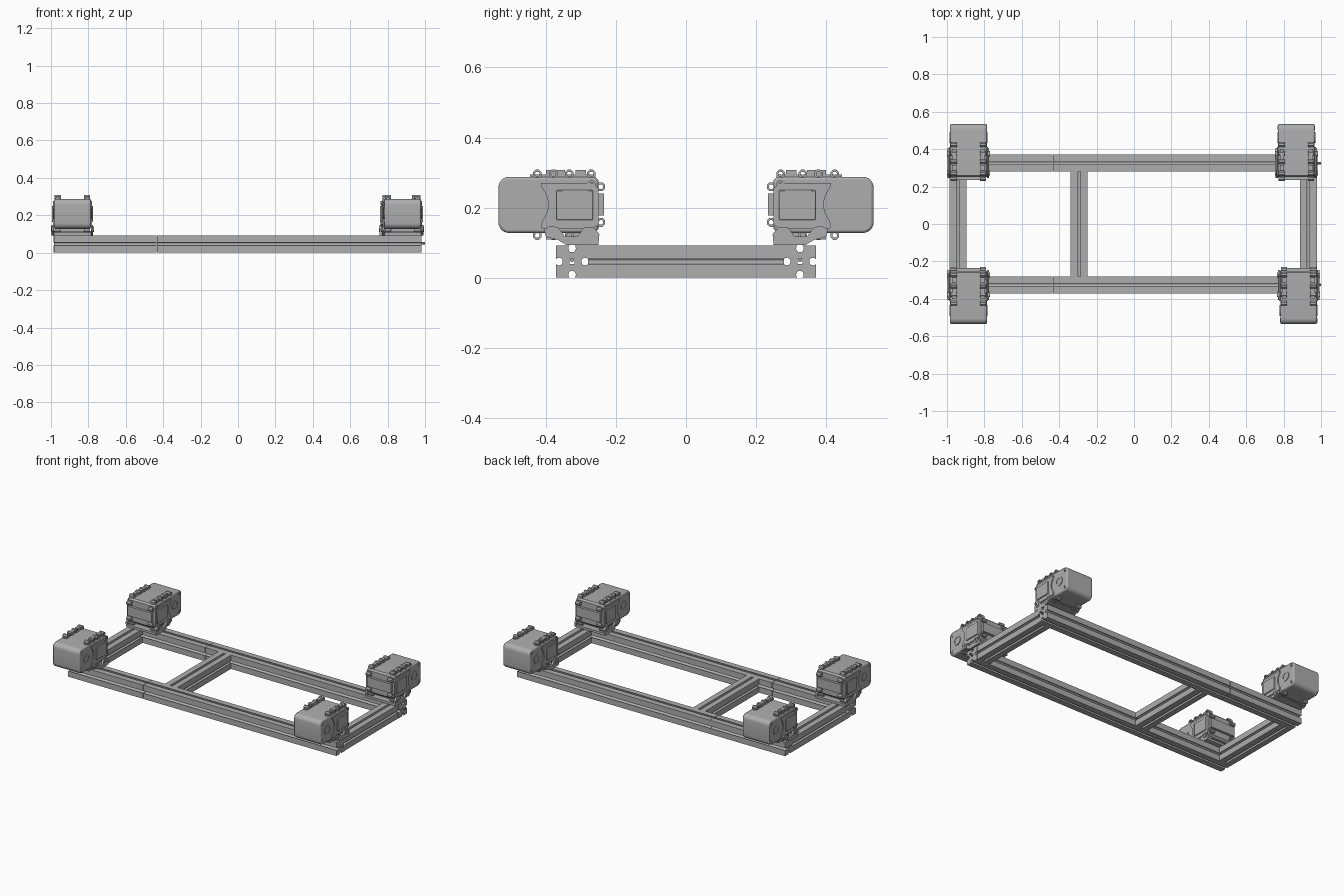
import bpy, bmesh
from math import sin, cos, pi, radians, acos
from mathutils import Matrix

cube = bpy.data.objects.get("Cube")
if cube:
    bpy.data.objects.remove(cube)

grey = bpy.data.materials.new("plain_grey")
grey.use_nodes = True
grey.diffuse_color = (0.42, 0.42, 0.42, 1)
grey.node_tree.nodes["Principled BSDF"].inputs["Base Color"].default_value = (0.42, 0.42, 0.42, 1)


# Cross-section helpers: every section is a list of polygons in the (y, z) plane
def circle(cy, cz, r, n=16, turn=0.0):
    return [(cy + r * cos(turn + 2 * pi * i / n), cz + r * sin(turn + 2 * pi * i / n)) for i in range(n)]


def disc(cy, cz, r, n=16):
    return [circle(cy, cz, r, n)]


def ring(cy, cz, outer, inner, n=8):
    a, b = circle(cy, cz, outer, n, pi / n), circle(cy, cz, inner, n, pi / n)
    return [[a[i], a[(i + 1) % n], b[(i + 1) % n], b[i]] for i in range(n)]


def box(y0, y1, z0, z1):
    return [[(y0, z0), (y1, z0), (y1, z1), (y0, z1)]]


def arc(cy, cz, r, start, end, n=6):
    return [(cy + r * cos(radians(start + (end - start) * i / n)),
             cz + r * sin(radians(start + (end - start) * i / n))) for i in range(n + 1)]


def part(name, solids, matrix=None, bevel=0.0):
    """Extrude sections along x; solids holds (polygons, x0, x1)."""
    total = bmesh.new()
    for polygons, x0, x1 in solids:
        bm = bmesh.new()
        for poly in polygons:
            bm.faces.new([bm.verts.new((x0, y, z)) for y, z in poly])
        bmesh.ops.remove_doubles(bm, verts=bm.verts[:], dist=1e-5)
        out = bmesh.ops.extrude_face_region(bm, geom=bm.faces[:])
        moved = [v for v in out["geom"] if isinstance(v, bmesh.types.BMVert)]
        bmesh.ops.translate(bm, verts=moved, vec=(x1 - x0, 0, 0))
        piece = bpy.data.meshes.new("piece")
        bm.to_mesh(piece)
        bm.free()
        total.from_mesh(piece)
        bpy.data.meshes.remove(piece)
    if matrix:
        bmesh.ops.transform(total, matrix=matrix, verts=total.verts[:])
    bmesh.ops.recalc_face_normals(total, faces=total.faces[:])
    mesh = bpy.data.meshes.new(name)
    total.to_mesh(mesh)
    total.free()
    mesh.materials.append(grey)
    obj = bpy.data.objects.new(name, mesh)
    bpy.context.collection.objects.link(obj)
    if bevel:
        mod = obj.modifiers.new("soft_edges", "BEVEL")
        mod.width, mod.segments, mod.limit_method = bevel, 2, "ANGLE"
        mod.angle_limit = radians(50)
    bpy.ops.object.select_all(action="DESELECT")
    obj.select_set(True)
    bpy.context.view_layer.objects.active = obj
    bpy.ops.object.shade_smooth_by_angle(angle=radians(35))
    return obj


# Slotted square rail section with a round groove on each side and a hollow core
HALF, MID = 0.0455, 0.0465


def rail_section():
    depth, radius, core = 0.008, 0.011, 0.0075
    mouth = 90 - acos(depth / radius) * 180 / pi
    groove = arc(0, HALF - depth, radius, mouth, -180 - mouth, 10)
    side = [(HALF, HALF)] + groove + [(-HALF, HALF), (-core, core), (core, core)]
    return [[(cos(a) * y - sin(a) * z, sin(a) * y + cos(a) * z + MID) for y, z in side]
            for a in (0, pi / 2, pi, 3 * pi / 2)]


RAIL_Y, JOINT = 0.325, -0.435
for label, y in (("front", -RAIL_Y), ("back", RAIL_Y)):
    shift = Matrix.Translation((0, y, 0))
    part(label + "_rail_short", [(rail_section(), -0.985, JOINT - 0.001)], shift)
    part(label + "_rail_long", [(rail_section(), JOINT + 0.001, 0.98)], shift)
    part(label + "_end_bolt", [(disc(0, MID + 0.004, 0.006, 8), 0.96, 1.0)], shift)

for label, x in (("right", -0.94), ("middle", -0.293), ("left", 0.932)):
    turn = Matrix.Translation((x, 0, 0)) @ Matrix.Rotation(pi / 2, 4, "Z")
    inner = RAIL_Y - HALF
    part(label + "_crossbar", [(rail_section(), -inner, inner)], turn)


def both(polygons, x0, x1):
    """The same solid on both flanks of a motor."""
    return [(polygons, x0, x1), (polygons, -x1, -x0)]


def motor(label, cx, side):
    # Modelled for the -y end; mirrored for the +y end
    m = Matrix.Translation((cx, 0, 0)) @ Matrix.Diagonal((1, -side, 1, 1))

    # Case with a rounded outer end
    profile = [(-0.25, 0.14), (-0.25, 0.278), (-0.26, 0.288)]
    profile += arc(-0.505, 0.258, 0.03, 90, 180) + arc(-0.505, 0.158, 0.03, 180, 270) + [(-0.262, 0.128)]
    part(label + "_motor_case", [([profile], -0.098, 0.098)], m, 0.007)

    # Output discs
    solids = both(ring(-0.463, 0.209, 0.029, 0.022, 24), 0.09, 0.102)
    solids += both(disc(-0.463, 0.209, 0.022, 24), 0.09, 0.0995)
    part(label + "_motor_discs", solids, m)

    # Side covers, curved around the discs
    cover = arc(-0.463, 0.209, 0.07, -42, 42, 8)
    cover += [(-0.413, 0.27), (-0.268, 0.27), (-0.25, 0.255), (-0.25, 0.15), (-0.268, 0.14), (-0.413, 0.14)]
    part(label + "_motor_covers", both([cover], 0.09, 0.104), m)
    ridge = both(box(-0.37, -0.265, 0.165, 0.25), 0.1, 0.11)
    part(label + "_motor_ridges", ridge, m, 0.003)

    # Mounting tabs with holes along top, bottom and inner end
    solids = []
    for y in (-0.424, -0.378, -0.333, -0.27):
        solids += both(ring(y, 0.296, 0.0135, 0.007), 0.062, 0.095)
    for y in (-0.424, -0.378, -0.333, -0.27):
        solids += both(ring(y, 0.121, 0.0135, 0.007), 0.062, 0.095)
    for z in (0.26, 0.158):
        solids += both(ring(-0.243, z, 0.0135, 0.007), 0.062, 0.095)
    # Strips tying the tabs together
    solids += both(box(-0.445, -0.258, 0.284, 0.294), 0.068, 0.09)
    solids += both(box(-0.4, -0.345, 0.284, 0.307), 0.065, 0.088)
    solids += both(box(-0.315, -0.285, 0.284, 0.307), 0.065, 0.088)
    solids.append((box(-0.255, -0.234, 0.178, 0.24), -0.088, 0.088))
    part(label + "_motor_tabs", solids, m)

    # Case screws
    solids = []
    for y, z in ((-0.514, 0.266), (-0.514, 0.152), (-0.27, 0.266), (-0.27, 0.158)):
        solids += both(ring(y, z, 0.012, 0.006, 12), 0.092, 0.105 if y > -0.4 else 0.1)
    part(label + "_motor_screws", solids, m)

    # Bracket: cheeks, screws and a foot on the rail
    cheek = [(-0.405, 0.138), (-0.4, 0.117), (-0.365, 0.108), (-0.34, 0.093),
             (-0.25, 0.093), (-0.247, 0.125), (-0.265, 0.145), (-0.29, 0.145),
             (-0.31, 0.118), (-0.345, 0.118), (-0.365, 0.145), (-0.39, 0.147)]
    part(label + "_bracket_cheeks", both([cheek], 0.098, 0.111), m)
    solids = []
    for y in (-0.376, -0.274):
        solids += both(ring(y, 0.126, 0.016, 0.008, 12), 0.1, 0.115)
    part(label + "_bracket_screws", solids, m)
    foot = [(box(-0.4, -0.34, 0.109, 0.116), -0.1, 0.1),
            (box(-0.34, -0.25, 0.093, 0.108), -0.1, 0.1),
            (box(-0.345, -0.29, 0.1, 0.132), -0.06, 0.06)]
    part(label + "_bracket_foot", foot, m)


motor("front_right", -0.885, -1)
motor("back_right", -0.885, 1)
motor("front_left", 0.88, -1)
motor("back_left", 0.868, 1)
